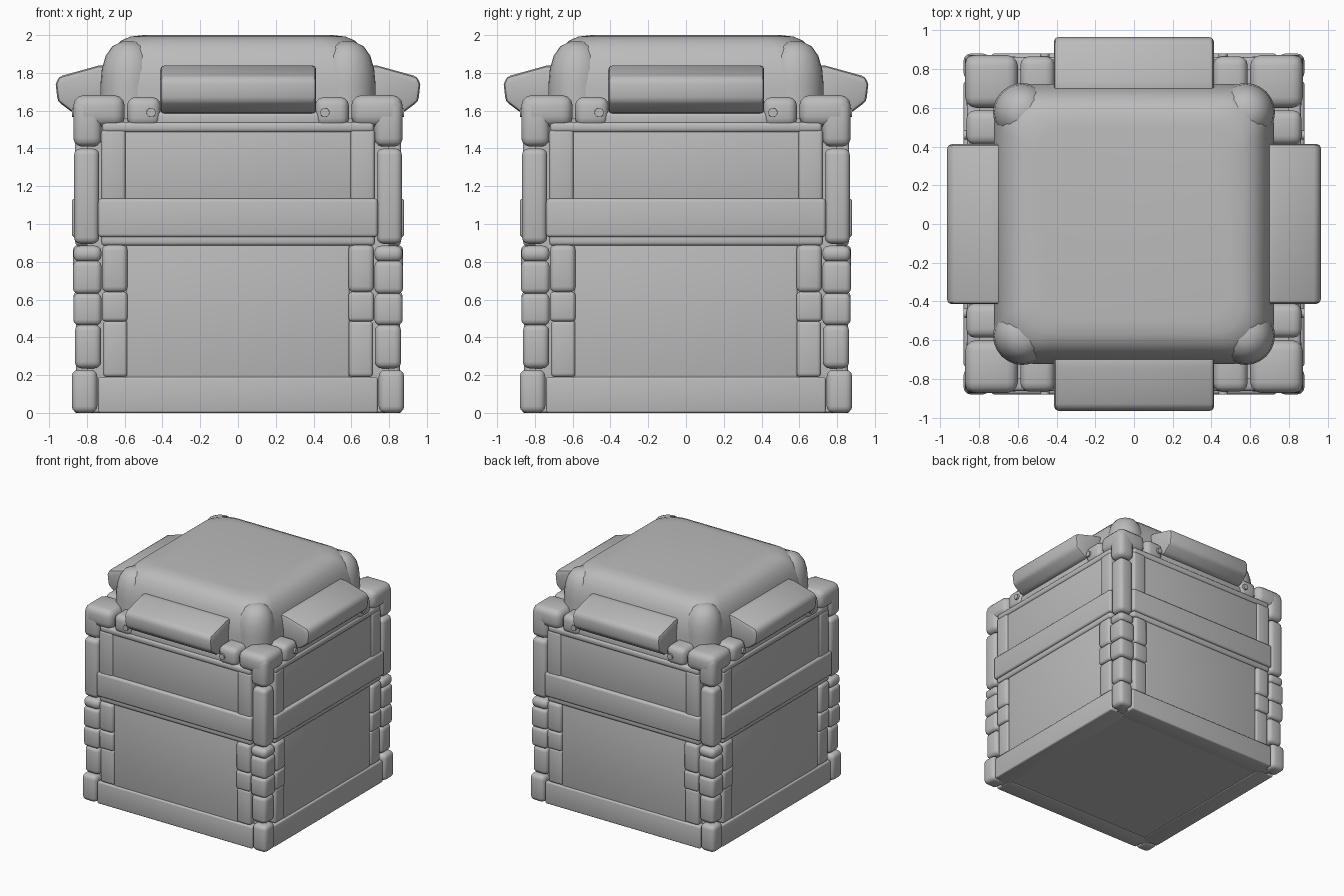
import bpy, bmesh, math
from mathutils import Matrix, Vector

if "Cube" in bpy.data.objects:
    bpy.data.objects.remove(bpy.data.objects["Cube"], do_unlink=True)

grey = bpy.data.materials.new("plain grey")
grey.use_nodes = True
grey.diffuse_color = (0.5, 0.5, 0.5, 1)
bsdf = grey.node_tree.nodes["Principled BSDF"]
bsdf.inputs["Base Color"].default_value = (0.5, 0.5, 0.5, 1)
bsdf.inputs["Roughness"].default_value = 0.7

SIDES = ["front", "left", "back", "right"]
CORNERS = ["front_left", "back_left", "back_right", "front_right"]


def prism(bm, outline, vec, bevel, segs=3):
    """Extrude a closed outline along vec, round its edges and add it to bm."""
    t = bmesh.new()
    f = t.faces.new([t.verts.new(p) for p in outline])
    ext = bmesh.ops.extrude_face_region(t, geom=[f])["geom"]
    bmesh.ops.translate(t, vec=vec, verts=[v for v in ext if isinstance(v, bmesh.types.BMVert)])
    bmesh.ops.recalc_face_normals(t, faces=t.faces)
    if bevel:
        edges = [e for e in t.edges if e.calc_face_angle(0) > 0.5]
        bmesh.ops.bevel(t, geom=edges, offset=bevel, segments=segs, profile=0.5,
                        affect="EDGES", clamp_overlap=True)
    tmp = bpy.data.meshes.new("tmp")
    t.to_mesh(tmp)
    t.free()
    bm.from_mesh(tmp)
    bpy.data.meshes.remove(tmp)


def box(bm, x, y, z, bevel=0.015, mirror=False):
    """Rounded box; y is measured outward from the centre towards the front."""
    spans = [x, (-x[1], -x[0])] if mirror else [x]
    for a, b in spans:
        pts = [(a, -y[0], z[0]), (b, -y[0], z[0]), (b, -y[1], z[0]), (a, -y[1], z[0])]
        prism(bm, pts, (0, 0, z[1] - z[0]), bevel)


def finish(bm, name, around=None):
    """Make the object, or four turned copies sharing one mesh."""
    bmesh.ops.recalc_face_normals(bm, faces=bm.faces)
    me = bpy.data.meshes.new(name)
    bm.to_mesh(me)
    bm.free()
    me.materials.append(grey)
    for i, where in enumerate(around or [""]):
        ob = bpy.data.objects.new(f"{where}_{name}" if where else name, me)
        ob.rotation_euler.z = i * math.pi / 2
        bpy.context.collection.objects.link(ob)
        if i == 0:
            bpy.ops.object.select_all(action="DESELECT")
            ob.select_set(True)
            bpy.context.view_layer.objects.active = ob
            bpy.ops.object.shade_smooth_by_angle(angle=math.radians(35))


def part(name, around, *boxes):
    bm = bmesh.new()
    for b in boxes:
        box(bm, *b)
    finish(bm, name, around)


# Inner core and floor
part("core", None, ((-0.8, 0.8), (-0.8, 0.8), (0.005, 1.56), 0))

# Lower half of each side: base rail, panel and segmented edge strips
part("base_rail", SIDES, ((-0.74, 0.74), (0.7, 0.866), (0.0, 0.19), 0.012))
part("lower_panel", SIDES, ((-0.59, 0.59), (0.7, 0.848), (0.17, 0.905), 0.012))
part("lower_edge_strip", SIDES,
     ((0.585, 0.715), (0.7, 0.858), (0.19, 0.488), 0.02, True),
     ((0.585, 0.72), (0.7, 0.87), (0.484, 0.642), 0.02, True),
     ((0.585, 0.72), (0.7, 0.874), (0.638, 0.89), 0.03, True))

# Upper half of each side: waist band, panel, edge strips and rim
part("waist_band", SIDES,
     ((-0.725, 0.725), (0.7, 0.862), (0.885, 0.95), 0.02),
     ((-0.74, 0.74), (0.7, 0.88), (0.93, 1.135), 0.018))
part("upper_panel", SIDES, ((-0.6, 0.6), (0.7, 0.852), (1.12, 1.495), 0.01))
part("upper_edge_strip", SIDES, ((0.594, 0.725), (0.7, 0.864), (1.1, 1.5), 0.02, True))
part("rim_beam", SIDES,
     ((-0.72, 0.72), (0.66, 0.862), (1.485, 1.54), 0.02),
     ((-0.5, 0.5), (0.62, 0.85), (1.5, 1.6), 0.03))
part("rim_block", SIDES, ((0.41, 0.587), (0.6, 0.866), (1.515, 1.672), 0.045, True))

# Corner posts and caps
part("base_corner", CORNERS, ((0.745, 0.88), (0.745, 0.88), (0.0, 0.228), 0.035))
part("lower_post", CORNERS,
     ((0.725, 0.864), (0.725, 0.864), (0.236, 0.468), 0.035),
     ((0.722, 0.872), (0.722, 0.872), (0.464, 0.634), 0.03),
     ((0.722, 0.874), (0.722, 0.874), (0.63, 0.806), 0.03),
     ((0.722, 0.872), (0.722, 0.872), (0.8, 0.885), 0.035))
part("upper_post", CORNERS, ((0.735, 0.868), (0.735, 0.868), (0.895, 1.4), 0.035))
part("corner_cap", CORNERS,
     ((0.6, 0.872), (0.6, 0.872), (1.515, 1.682), 0.055),
     ((0.722, 0.872), (0.722, 0.872), (1.41, 1.66), 0.045))

# Handles: sloped profile stretched across each side, with end pivots
bm = bmesh.new()
profile = [(0.66, 1.84), (0.74, 1.838), (0.95, 1.78), (0.965, 1.74),
           (0.955, 1.65), (0.87, 1.585), (0.76, 1.585), (0.66, 1.62)]
prism(bm, [(-0.412, -y, z) for y, z in profile], (0.826, 0, 0), 0.022, 2)
finish(bm, "handle", SIDES)

bm = bmesh.new()
for x in (-0.46, 0.46):
    m = Matrix.Translation((x, -0.85, 1.59)) @ Matrix.Rotation(math.pi / 2, 4, "X")
    bmesh.ops.create_cone(bm, cap_ends=True, segments=16, radius1=0.026,
                          radius2=0.024, depth=0.06, matrix=m)
finish(bm, "handle_pivot", SIDES)


def loft(bm, rings):
    """Skin a stack of equal-length rings and close both ends."""
    loops = [[bm.verts.new(p) for p in r] for r in rings]
    for a, b in zip(loops, loops[1:]):
        for i in range(len(a)):
            j = (i + 1) % len(a)
            bm.faces.new((a[i], a[j], b[j], b[i]))
    bm.faces.new(loops[0][::-1])
    bm.faces.new(loops[-1])


def rounded_square(half, radius, z, steps=8):
    ring = []
    for q in range(4):
        c = Matrix.Rotation(q * math.pi / 2, 2) @ Vector((half - radius, half - radius))
        for s in range(steps + 1):
            a = (q + s / steps) * math.pi / 2
            ring.append((c.x + radius * math.cos(a), c.y + radius * math.sin(a), z))
    return ring


# Domed lid with a soft shoulder
lid = [(0.722, 0.2, 1.5), (0.722, 0.2, 1.72), (0.71, 0.2, 1.8), (0.69, 0.2, 1.87),
       (0.66, 0.19, 1.93), (0.62, 0.18, 1.97), (0.57, 0.17, 1.992), (0.5, 0.15, 2.0)]
bm = bmesh.new()
loft(bm, [rounded_square(*r) for r in lid])
finish(bm, "lid", None)

# Rounded guards on the lid corners
bm = bmesh.new()
guard = [(0.152, 1.5), (0.152, 1.74), (0.145, 1.82), (0.125, 1.89), (0.09, 1.94), (0.04, 1.965)]
loft(bm, [[(0.576 + r * math.cos(k * math.pi / 12), -0.576 + r * math.sin(k * math.pi / 12), z)
           for k in range(24)] for r, z in guard])
finish(bm, "lid_guard", CORNERS)
